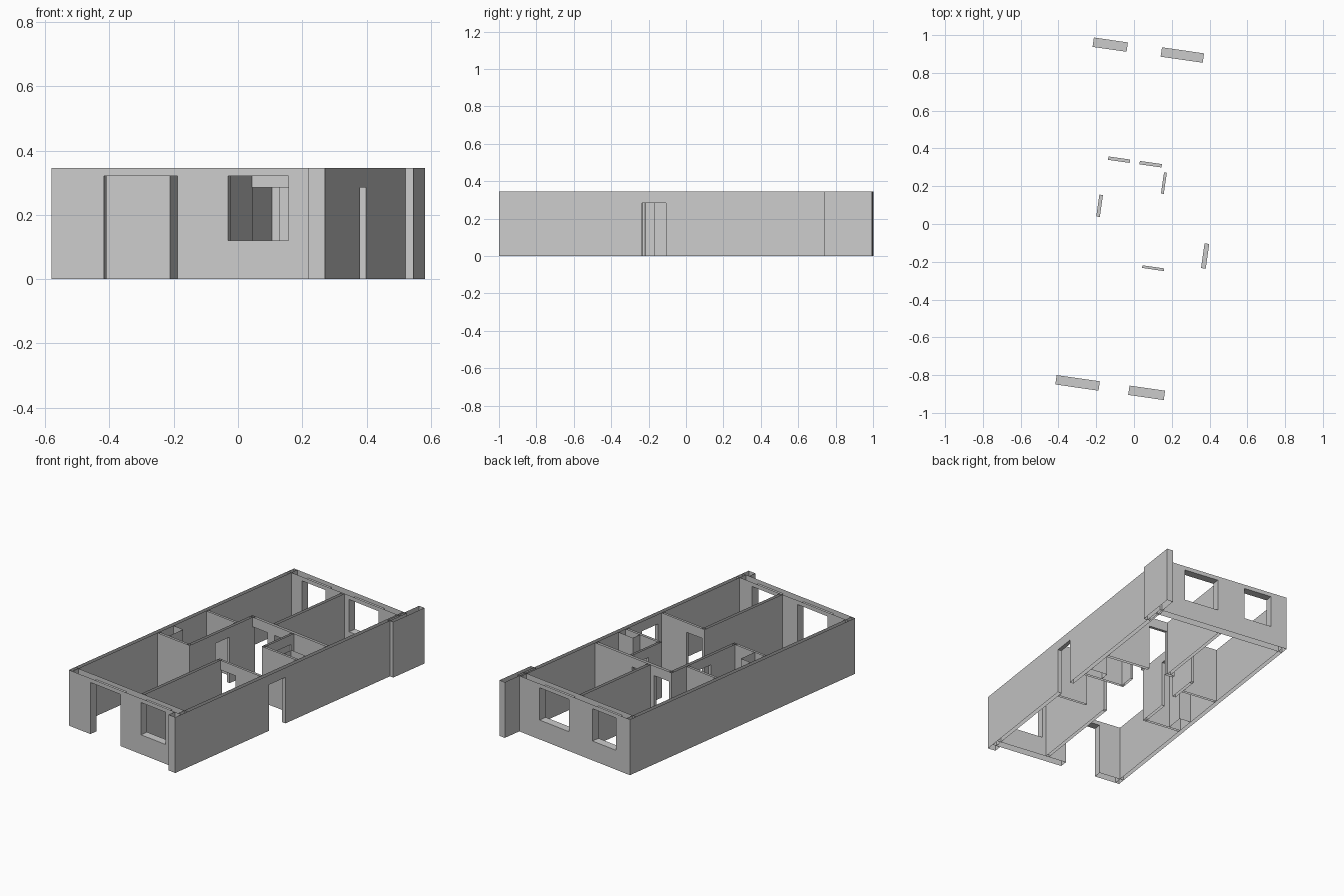
import bpy
import bmesh
import math
from mathutils import Matrix, Vector

cube = bpy.data.objects.get("Cube")
if cube:
    bpy.data.objects.remove(cube, do_unlink=True)

TOP = 0.345           # wall height
DOOR = 0.285          # inner door head
HEAD = 0.32           # head of the large openings
SILL = 0.12           # window sill
SIDE = 0.025          # side wall thickness
FACADE = 0.05         # front and back wall thickness
WIDE, DEEP = 0.866, 1.847

# The plan is drawn square to the house, then turned into place
PLACE = Matrix.Translation((-0.58, -0.826, 0)) @ Matrix.Rotation(math.radians(-8.18), 4, "Z")

plaster = bpy.data.materials.new("plain_grey")
plaster.use_nodes = True
grey = (0.6, 0.6, 0.6, 1)
plaster.diffuse_color = grey
plaster.node_tree.nodes["Principled BSDF"].inputs["Base Color"].default_value = grey


def wall(name, u, v, openings=()):
    """Wall shell open at top and bottom; openings are (start, end, sill, head) along its length."""
    along_u = u[1] - u[0] > v[1] - v[0]
    length, across = (u, v) if along_u else (v, u)
    bm = bmesh.new()

    def quad(*points):
        bm.faces.new([bm.verts.new(PLACE @ Vector((s, t, z) if along_u else (t, s, z)))
                      for s, t, z in points])

    def panel(s0, s1, z0, z1):
        for t in across:
            quad((s0, t, z0), (s1, t, z0), (s1, t, z1), (s0, t, z1))

    def crossing(s, z0, z1):
        a, b = across
        quad((s, a, z0), (s, b, z0), (s, b, z1), (s, a, z1))

    def ledge(s0, s1, z):
        a, b = across
        quad((s0, a, z), (s1, a, z), (s1, b, z), (s0, b, z))

    start = length[0]
    for s0, s1, low, high in openings:
        panel(start, s0, 0, TOP)
        panel(s0, s1, high, TOP)
        ledge(s0, s1, high)
        if low > 0:
            panel(s0, s1, 0, low)
            ledge(s0, s1, low)
        crossing(s0, low, high)
        crossing(s1, low, high)
        start = s1
    panel(start, length[1], 0, TOP)
    for s in length:
        crossing(s, 0, TOP)

    bmesh.ops.remove_doubles(bm, verts=bm.verts, dist=0.0005)
    bmesh.ops.recalc_face_normals(bm, faces=bm.faces)
    mesh = bpy.data.meshes.new(name)
    bm.to_mesh(mesh)
    bm.free()
    mesh.materials.append(plaster)
    bpy.context.collection.objects.link(bpy.data.objects.new(name, mesh))


IN_L, IN_R = SIDE, WIDE - SIDE
IN_F, IN_B = FACADE, DEEP - FACADE

# Outer walls
wall("front_wall", (0, WIDE), (0, IN_F), [(0.165, 0.396, 0, HEAD), (0.555, 0.745, SILL, HEAD)])
wall("back_wall", (0, WIDE), (IN_B, DEEP), [(0.106, 0.288, SILL, HEAD), (0.47, 0.695, SILL, HEAD)])
wall("right_side_wall", (0, IN_L), (0, DEEP))
wall("left_side_wall", (IN_R, WIDE), (0, DEEP), [(0.72, 0.852, 0, DOOR)])
wall("front_corner_post", (0.815, WIDE), (-0.051, 0))
wall("back_corner_fin", (0.851, 0.891), (1.71, 1.966))

# Front room
wall("front_room_partition", (0.512, 0.532), (IN_F, 0.69))
wall("front_room_end", (0.512, IN_R), (0.676, 0.69), [(0.532, 0.648, 0, DOOR)])

# Side room with its shaft
wall("side_room_front", (IN_L, 0.272), (0.7, 0.715))
wall("side_room_partition", (0.253, 0.272), (0.7, 1.235), [(0.911, 1.028, 0, DOOR)])
wall("side_room_back", (IN_L, 0.253), (1.1, 1.115))
wall("side_room_shaft", (IN_L, 0.1), (0.715, 0.83))

# Back rooms
wall("back_rooms_front", (0.253, IN_R), (1.217, 1.235),
     [(0.272, 0.388, 0, DOOR), (0.44, 0.558, 0, DOOR)])
wall("back_rooms_partition", (0.415, 0.435), (1.235, IN_B))

# Small washroom with its shaft
wall("washroom_partition", (0.575, 0.59), (0.97, 1.217), [(1.08, 1.193, 0, DOOR)])
wall("washroom_front", (0.575, IN_R), (0.97, 0.985))
wall("washroom_shaft", (0.73, IN_R), (0.985, 1.045))
